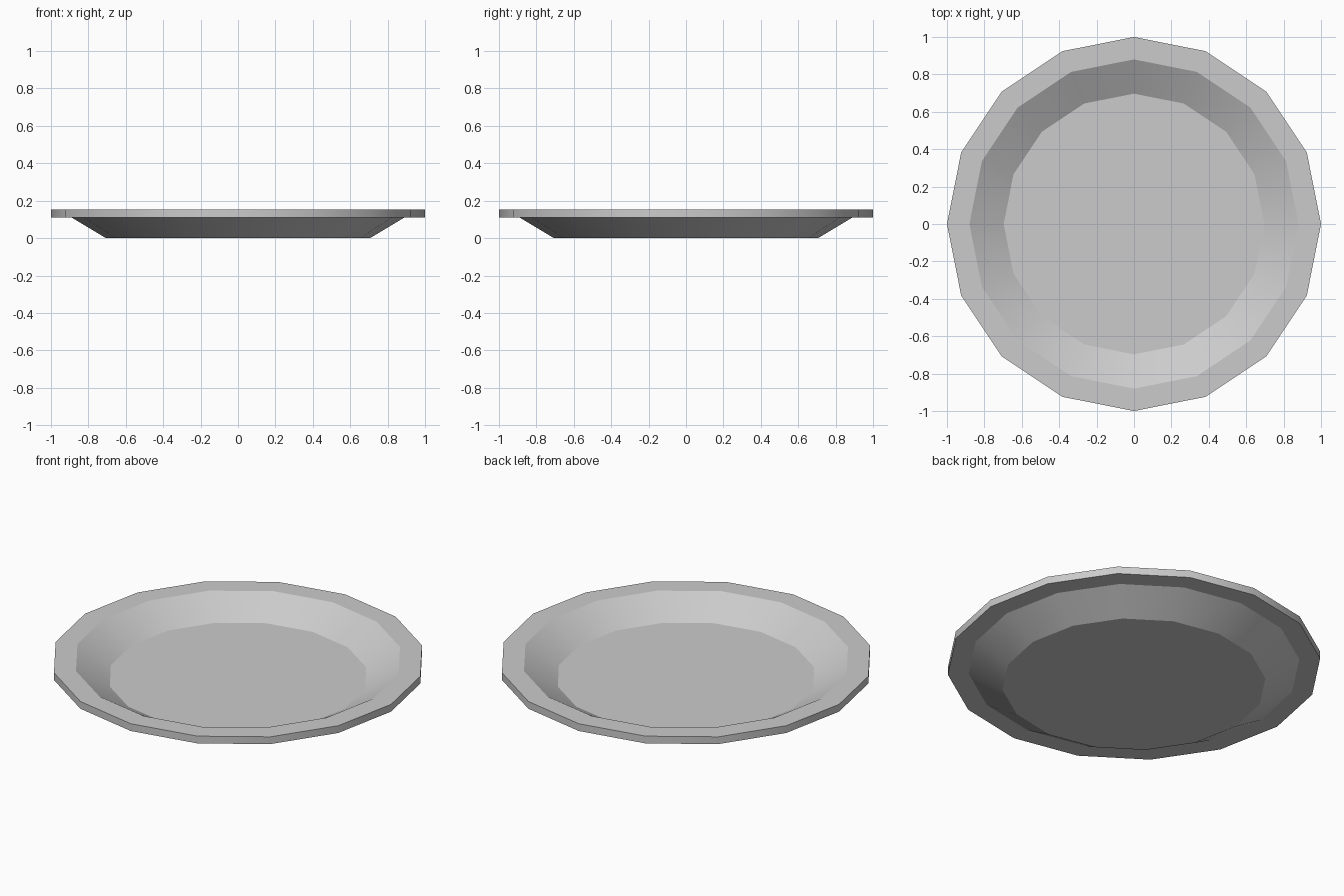
import bpy, bmesh
from math import cos, sin, pi, radians

if "Cube" in bpy.data.objects:
    bpy.data.objects.remove(bpy.data.objects["Cube"])

SIDES = 16
# Plate cross-section (radius, height): underside, rim, then inner well
PROFILE = [(0.706, 0.0), (0.888, 0.109), (1.0, 0.109),
           (1.0, 0.152), (0.88, 0.152), (0.697, 0.046)]

# Revolve the profile into rings
bm = bmesh.new()
rings = [[bm.verts.new((r * cos(2 * pi * i / SIDES), r * sin(2 * pi * i / SIDES), z))
          for i in range(SIDES)] for r, z in PROFILE]
for low, high in zip(rings, rings[1:]):
    for i in range(SIDES):
        j = (i + 1) % SIDES
        bm.faces.new((low[i], low[j], high[j], high[i]))

# Flat base and well floor
bm.faces.new(rings[0][::-1])
bm.faces.new(rings[-1])
bmesh.ops.recalc_face_normals(bm, faces=bm.faces)

mesh = bpy.data.meshes.new("plate")
bm.to_mesh(mesh)
bm.free()
plate = bpy.data.objects.new("plate", mesh)
bpy.context.collection.objects.link(plate)

# Smooth around the circumference, sharp at profile corners
bpy.context.view_layer.objects.active = plate
plate.select_set(True)
bpy.ops.object.shade_smooth_by_angle(angle=radians(25))
